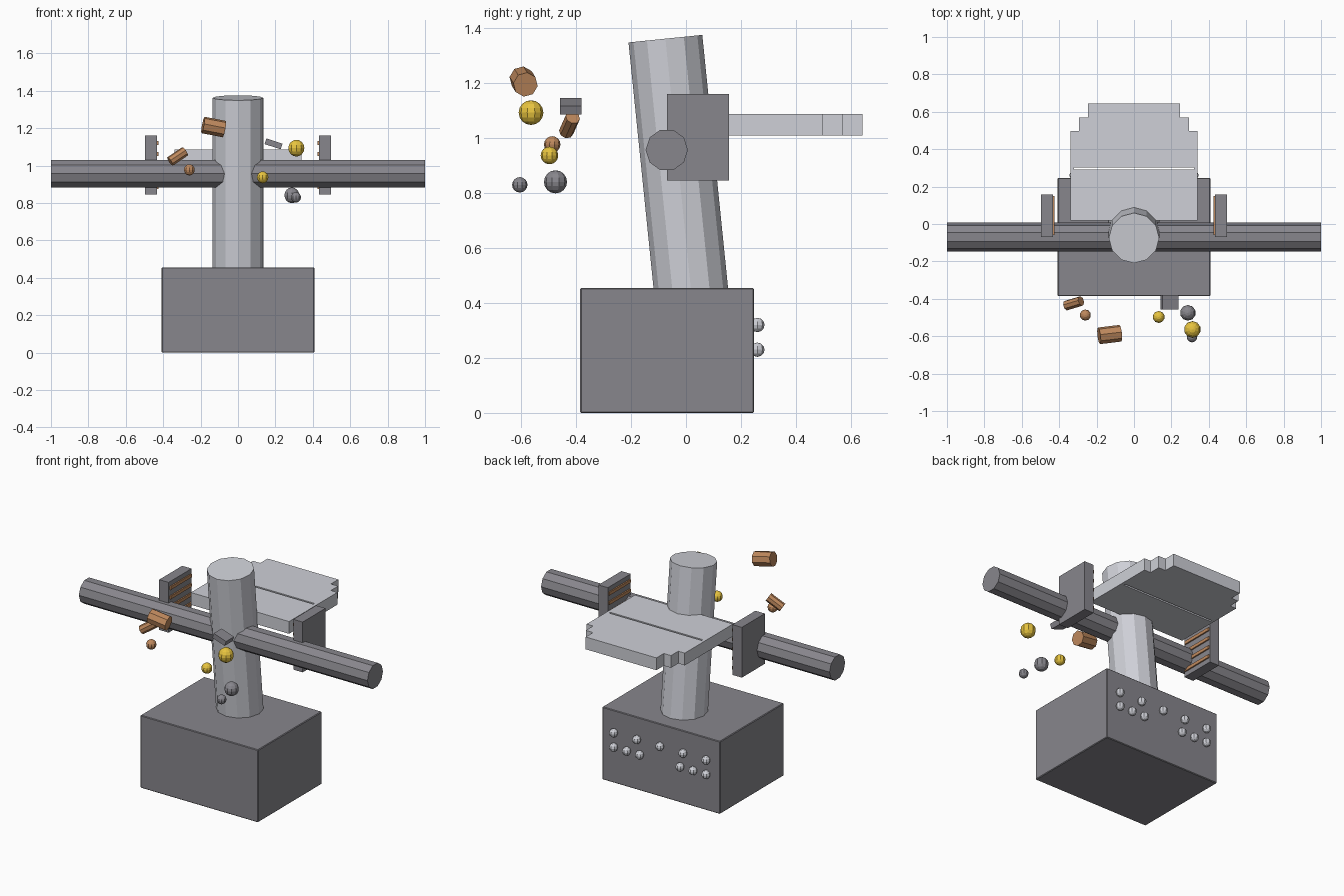
import bpy
from mathutils import Vector

if "Cube" in bpy.data.objects:
    bpy.data.objects.remove(bpy.data.objects["Cube"])


def material(name, rgb):
    m = bpy.data.materials.new(name)
    m.diffuse_color = (*rgb, 1)
    m.use_nodes = True
    m.node_tree.nodes["Principled BSDF"].inputs["Base Color"].default_value = m.diffuse_color
    return m


COPPER = material("copper", (0.52, 0.25, 0.11))
GOLD = material("gold", (0.80, 0.55, 0.05))
DARK = material("dark_grey", (0.245, 0.24, 0.265))
STEEL = material("light_grey", (0.62, 0.63, 0.68))


def finish(name, mat=None):
    ob = bpy.context.object
    ob.name = name
    if mat:
        ob.data.materials.append(mat)
    return ob


def box(name, lo, hi, mat=DARK):
    """Axis-aligned box between two corners."""
    lo, hi = Vector(lo), Vector(hi)
    bpy.ops.mesh.primitive_cube_add(size=1, location=(lo + hi) / 2)
    ob = finish(name, mat)
    ob.scale = hi - lo
    bpy.ops.object.transform_apply(location=False, rotation=False, scale=True)
    return ob


def rod(name, a, b, radius, sides, mat=None):
    """Flat-sided cylinder from point a to point b."""
    a, b = Vector(a), Vector(b)
    bpy.ops.mesh.primitive_cylinder_add(vertices=sides, radius=radius,
                                        depth=(b - a).length, location=(a + b) / 2)
    ob = finish(name, mat)
    ob.rotation_mode = 'QUATERNION'
    ob.rotation_quaternion = Vector((0, 0, 1)).rotation_difference(b - a)
    return ob


def ball(name, pos, radius, mat=DARK, segments=10, rings=8):
    bpy.ops.mesh.primitive_uv_sphere_add(segments=segments, ring_count=rings,
                                         radius=radius, location=pos)
    return finish(name, mat)


# Base block with tiny edge bevel
base = box("base", (-0.408, -0.385, 0), (0.408, 0.247, 0.455))
bevel = base.modifiers.new("edge", 'BEVEL')
bevel.width = 0.004
bevel.segments = 1

# Leaning column and crossbar
rod("column", (0, 0.022, 0.41), (0, -0.075, 1.362), 0.135, 12, STEEL)
rod("crossbar", (-1, -0.07, 0.957), (1, -0.07, 0.957), 0.077, 10, DARK)

# Slotted table with stepped rear corners
right_half = [(0.34, 0.02), (0.34, 0.498), (0.295, 0.498), (0.295, 0.57),
              (0.245, 0.57), (0.245, 0.643)]
outline = right_half + [(-x, y) for x, y in reversed(right_half)]
slot = [(-0.32, 0.291), (0.32, 0.291), (0.32, 0.303), (-0.32, 0.303)]
curve = bpy.data.curves.new("table", 'CURVE')
curve.dimensions = '2D'
curve.fill_mode = 'BOTH'
curve.extrude = 0.0385
for pts in (outline, slot):
    sp = curve.splines.new('POLY')
    sp.points.add(len(pts) - 1)
    for p, (x, y) in zip(sp.points, pts):
        p.co = (x, y, 0, 1)
    sp.use_cyclic_u = True
table = bpy.data.objects.new("table", curve)
table.location.z = 1.0485
bpy.context.collection.objects.link(table)
bpy.ops.object.select_all(action='DESELECT')
table.select_set(True)
bpy.context.view_layer.objects.active = table
bpy.ops.object.convert(target='MESH')
bpy.ops.object.shade_flat()
finish("table").data.materials.clear()
finish("table", STEEL)

# Side plates with copper slats on their inner faces
for s, side in ((-1, "left"), (1, "right")):
    def span(a, b):
        return min(s * a, s * b), max(s * a, s * b)
    x0, x1 = span(0.432, 0.497)
    box(side + "_plate", (x0, -0.07, 0.845), (x1, 0.157, 1.16))
    x0, x1 = span(0.424, 0.44)
    for i in range(5):
        z = 0.885 + i * 0.059
        box(side + "_slat", (x0, -0.06, z - 0.01), (x1, 0.15, z + 0.01), COPPER)

# Rivets on the back of the base
for z, xs in ((0.32, (-0.32, -0.16, 0, 0.16, 0.32)),
              (0.23, (-0.32, -0.23, -0.14, 0.14, 0.23, 0.32))):
    for x in xs:
        ball("rivet", (x, 0.26, z), 0.026, STEEL, 8, 6)

# Floating debris in front
rod("large_peg", (-0.187, -0.598, 1.217), (-0.073, -0.584, 1.195), 0.045, 8, COPPER)
rod("small_peg", (-0.363, -0.436, 1.022), (-0.283, -0.412, 1.076), 0.027, 8, COPPER)
ball("copper_ball", (-0.26, -0.487, 0.977), 0.03, COPPER)
ball("large_gold_ball", (0.312, -0.564, 1.093), 0.045, GOLD)
ball("small_gold_ball", (0.132, -0.497, 0.937), 0.032, GOLD)
ball("large_grey_ball", (0.288, -0.475, 0.841), 0.042)
ball("small_grey_ball", (0.31, -0.605, 0.83), 0.028)
chip = box("chip", (0.145, -0.458, 1.1), (0.235, -0.38, 1.132))
chip.rotation_euler.y = 0.32
